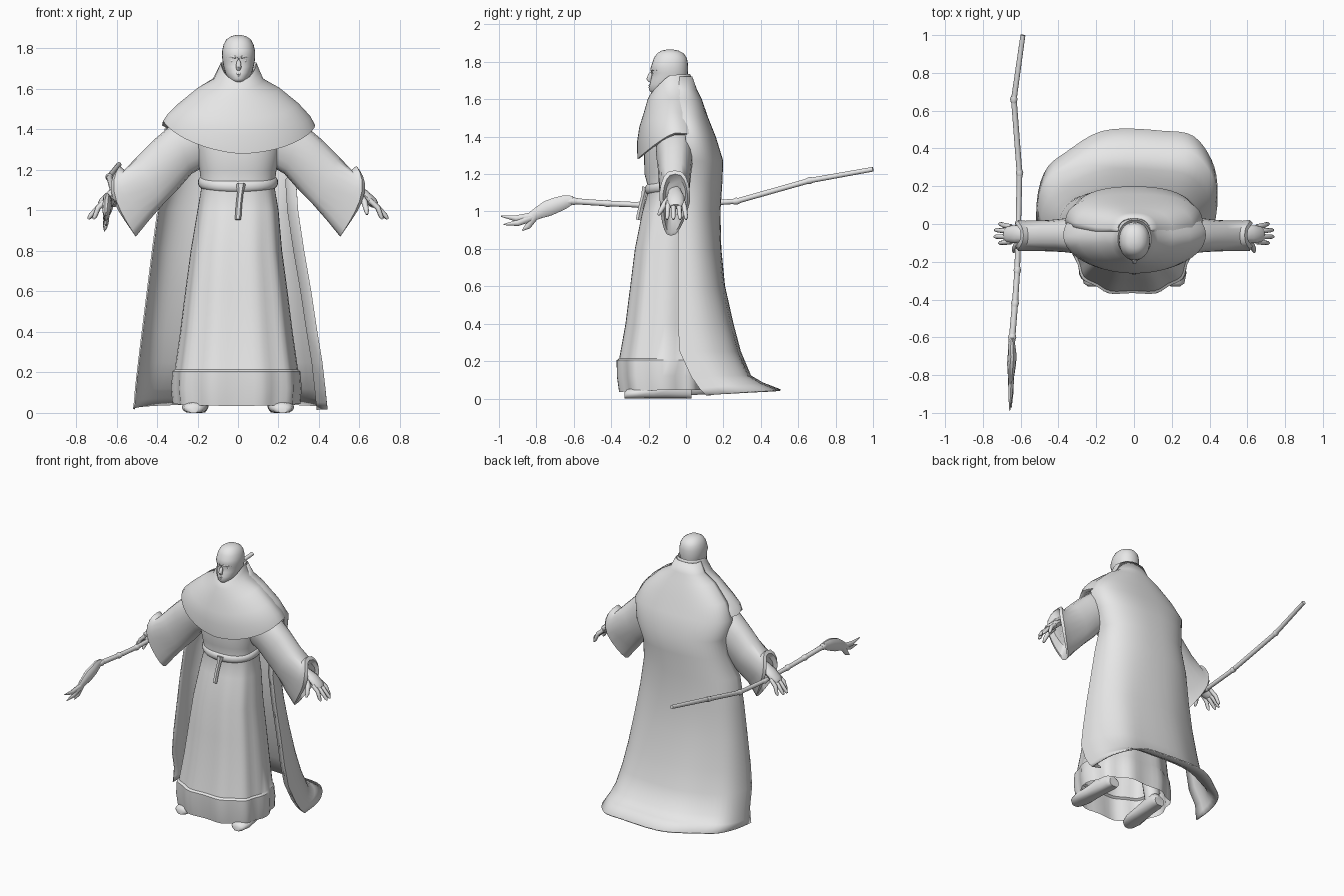
import bpy, math
from mathutils import Vector

GREY = bpy.data.materials.new("plain_grey")
GREY.diffuse_color = (0.8, 0.8, 0.8, 1)


def loft(name, rings, closed=True, cap0=True, cap1=True, angle=50, thick=0, mirror=False):
    """Skin a list of equal-length point rings."""
    n = len(rings[0])
    verts = [tuple(p) for r in rings for p in r]
    faces = []
    for i in range(len(rings) - 1):
        for j in range(n if closed else n - 1):
            k = (j + 1) % n
            faces.append((i * n + j, i * n + k, (i + 1) * n + k, (i + 1) * n + j))
    if closed and cap0:
        faces.append(tuple(reversed(range(n))))
    if closed and cap1:
        faces.append(tuple(range(len(verts) - n, len(verts))))
    me = bpy.data.meshes.new(name)
    me.from_pydata(verts, [], faces)
    me.materials.append(GREY)
    ob = bpy.data.objects.new(name, me)
    bpy.context.collection.objects.link(ob)
    bpy.ops.object.select_all(action='DESELECT')
    ob.select_set(True)
    bpy.context.view_layer.objects.active = ob
    bpy.ops.object.mode_set(mode='EDIT')
    bpy.ops.mesh.select_all(action='SELECT')
    bpy.ops.mesh.normals_make_consistent(inside=False)
    bpy.ops.object.mode_set(mode='OBJECT')
    bpy.ops.object.shade_smooth_by_angle(angle=math.radians(angle))
    if thick:
        m = ob.modifiers.new("Thickness", 'SOLIDIFY')
        m.thickness, m.offset = thick, 0
    if mirror:
        ob.modifiers.new("Mirror", 'MIRROR')
    return ob


def spow(v, e):
    return math.copysign(abs(v) ** e, v)


def oval(z, rx, yf, yb, cx=0, n=32, e=1.0, fold=0, zf=None, zb=None, tilt=0):
    """Horizontal oval from yf to yb; front and back heights may differ."""
    pts, cy = [], (yf + yb) / 2
    for i in range(n):
        a = 2 * math.pi * i / n
        c, s = spow(math.cos(a), e), spow(math.sin(a), e)
        f = 1 + fold * math.cos(10 * a)
        target = z if (zf if s < 0 else zb) is None else (zf if s < 0 else zb)
        lift = tilt * max(0, -c) if s < 0 else 0
        pts.append((cx + rx * c * f, cy + (yb - yf) / 2 * s * f,
                    z + (target - z) * abs(s) ** 1.3 + lift))
    return pts


def tube(name, path, sides=10, mirror=False, flat=1.0):
    """Round tube through (x, y, z, radius) points."""
    P = [Vector(p[:3]) for p in path]
    rings = []
    for i, p in enumerate(P):
        d = (P[min(i + 1, len(P) - 1)] - P[max(i - 1, 0)]).normalized()
        side = d.cross(Vector((0, 0, 1))).normalized() if abs(d.z) < 0.95 else Vector((1, 0, 0))
        up = side.cross(d)
        r = path[i][3]
        rings.append([p + side * r * math.cos(t) + up * r * flat * math.sin(t)
                      for t in (2 * math.pi * k / sides for k in range(sides))])
    return loft(name, rings, mirror=mirror)


# Robe: hem band, skirt and chest
robe = [(.045, .305, -.358, .12, .035), (.12, .312, -.37, .12, .035), (.205, .308, -.372, .115, .025),
        (.215, .297, -.358, .11, .025), (.4, .272, -.325, .1, .022), (.6, .248, -.3, .09, .02),
        (.8, .222, -.275, .08, .018), (1.0, .198, -.235, .07, .012), (1.12, .18, -.2, .06, 0),
        (1.2, .19, -.222, .08, 0), (1.32, .22, -.225, .1, 0), (1.45, .25, -.21, .09, 0),
        (1.55, .19, -.17, .06, 0), (1.62, .09, -.14, .0, 0)]
loft("robe", [oval(z, rx, yf, yb, -.008 if z < .9 else 0, 60, .82, fo, zf=z - .01 if z < .1 else None)
              for z, rx, yf, yb, fo in robe], cap0=False, angle=40)

# Rope belt with hanging end
belt = []
for k in range(9):
    t = math.pi * (k / 8 - .5)
    g, h = .02 * math.cos(t), .028 * math.sin(t)
    belt.append(oval(1.14 + h, .178 + g, -.2 - g, .062 + g, 0, 40, .9, zf=1.118 + h))
loft("belt", belt, cap0=False, cap1=False)
tube("belt_end", [(.015, -.215, 1.13, .024), (.012, -.225, 1.09, .015), (.005, -.24, 1.03, .015),
                  (0, -.256, .955, .015)], 6)

# Shoulder mantle with raised collar: side height, half width, front, back, front/back heights
mantle = [(1.69, .07, -.165, -.01, 1.62, 1.70, 0), (1.73, .088, -.18, .022, 1.64, 1.735, 0),
          (1.70, .1, -.192, .033, 1.625, 1.71, 0), (1.65, .122, -.205, .045, 1.6, 1.67, 0),
          (1.607, .2, -.222, .075, 1.54, 1.6, 0), (1.53, .295, -.25, .105, 1.45, 1.5, 0),
          (1.465, .355, -.262, .135, 1.37, 1.43, .02), (1.42, .378, -.26, .145, 1.28, 1.4, .035),
          (1.41, .36, -.245, .13, 1.285, 1.4, .035), (1.44, .3, -.21, .1, 1.36, 1.42, .02)]
loft("mantle", [oval(z, rx, yf, yb, .003, 40, 1.0 if rx > .25 else .95, zf=a, zb=b, tilt=t)
                for z, rx, yf, yb, a, b, t in mantle], cap0=False, cap1=False, angle=60)

# Open cloak with train: z, left, right, front edge, back
cloak = [(1.72, -.085, .085, -.04, .03), (1.65, -.12, .12, -.04, .055), (1.6, -.2, .2, -.04, .08),
         (1.5, -.305, .305, -.02, .115), (1.4, -.36, .36, .0, .155), (1.27, -.33, .33, .01, .195),
         (1.15, -.335, .285, 0, .19), (1.0, -.395, .295, -.035, .18), (.8, -.422, .325, -.04, .185),
         (.6, -.447, .36, -.04, .205), (.4, -.472, .39, -.04, .25), (.25, -.49, .415, -.03, .29),
         (.12, -.505, .43, .03, .345), (.055, -.51, .436, .075, .41), (.018, -.515, .44, .11, .505)]
rows = []
for z, xl, xr, ye, yb in cloak:
    low = max(0, 1 - z)
    # narrow lapel folded back along one edge
    w = .05 if z < 1.2 else .005
    row = [(xr - w, ye + w * .5, z)]
    for i in range(29):
        t = math.pi * i / 28
        right = math.cos(t) > 0
        c = spow(math.cos(t), .85 - .2 * low if right else .85)
        s = math.sin(t) ** (.75 - .1 * low if right else .75)
        edge = ye if right else min(ye, ye + (.015 - ye) * -c)
        skew = 1 + (.04 if right else .17) * low * c * s + .03 * low * math.cos(7 * t)
        row.append(((xl + xr) / 2 + (xr - xl) / 2 * c, edge + (yb - edge) * s * skew,
                    z + (.027 * s if z < .1 else 0)))
    rows.append(row)
loft("cloak", rows, closed=False, angle=60, thick=.008)

# Wide sleeves: top x, z / bottom x, z / y range
sleeve = [(.2, 1.49, .16, 1.22, -.16, .05), (.32, 1.43, .23, 1.18, -.16, .04),
          (.42, 1.345, .3, 1.10, -.15, .03), (.5, 1.265, .37, 1.03, -.145, .022),
          (.56, 1.2, .44, .95, -.145, .02), (.585, 1.22, .505, .87, -.145, .025),
          (.60, 1.2, .515, .885, -.125, .01), (.57, 1.17, .5, .97, -.11, .0)]
rings = []
for tx, tz, bx, bz, y0, y1 in sleeve:
    ring, cuff = [], tx > .55
    for k in range(20):
        a = 2 * math.pi * k / 20
        u, v = math.cos(a), math.sin(a)
        bulge = .055 * (1 - u * u) * (1 + .4 * u) if cuff else 0
        narrow = 1 - (.3 * max(0, -u + .2) if cuff else .15 * max(0, -u))
        shift = -.02 * max(0, -u) if cuff else 0
        ring.append(((tx + bx) / 2 + (tx - bx) / 2 * u + bulge,
                     (y0 + y1) / 2 + shift + (y1 - y0) / 2 * spow(v, .7) * narrow,
                     (tz + bz) / 2 + (tz - bz) / 2 * u))
    rings.append(ring)
loft("sleeve", rings, mirror=True)

# Hands
tube("palm", [(.52, -.06, 1.14, .03), (.58, -.06, 1.11, .034), (.62, -.055, 1.08, .046),
              (.665, -.055, 1.04, .046), (.68, -.055, 1.025, .032)], 12, True, .55)
for i, (y, tip) in enumerate([(-.095, .715), (-.068, .74), (-.04, .738), (-.014, .715)]):
    y2 = y * 1.25 + .018
    tube(f"finger_{i + 1}", [(.65, y, 1.05, .013), (.69, (y + y2) / 2, 1.015, .0135),
                             (tip - .008, y2, .97, .011), (tip, y2, .957, .005)], 8, True)
tube("thumb", [(.6, -.085, 1.075, .018), (.625, -.115, 1.04, .016), (.635, -.137, 1.0, .013),
               (.637, -.148, .98, .006)], 8, True)

# Head: z, half width, front, back
head = [(1.58, .055, -.12, .0), (1.63, .052, -.15, -.01), (1.634, .036, -.185, -.03),
        (1.65, .052, -.198, -.01), (1.68, .066, -.194, .0), (1.71, .074, -.187, .006),
        (1.74, .08, -.18, .01), (1.765, .082, -.19, .011), (1.79, .081, -.182, .01),
        (1.82, .074, -.172, .005), (1.845, .06, -.155, -.012), (1.86, .038, -.13, -.04),
        (1.866, .014, -.1, -.07)]
loft("head", [oval(z, rx, yf, yb, .003, 28, .92) for z, rx, yf, yb in head], angle=60)
tube("nose", [(.003, -.182, 1.757, .008), (.003, -.19, 1.735, .01), (.003, -.198, 1.708, .014),
              (.003, -.19, 1.696, .01)], 8)
for z, w in ((1.674, .022), (1.663, .019)):
    tube("lip", [(.003 - w, -.185, z, .003), (.003, -.194, z, .006), (.003 + w, -.185, z, .003)], 8)
for s in (-1, 1):
    tube("brow", [(.003 + s * .012, -.184, 1.756, .007), (.003 + s * .035, -.175, 1.762, .008),
                  (.003 + s * .058, -.153, 1.755, .005)], 8)
    tube("eye", [(.003 + s * .018, -.172, 1.739, .003), (.003 + s * .033, -.169, 1.739, .007),
                 (.003 + s * .048, -.158, 1.738, .003)], 8)

# Shoes and legs: y, height, half width
shoe = [(-.33, .03, .025), (-.315, .045, .048), (-.26, .055, .064), (-.17, .075, .058),
        (-.08, .1, .05), (0, .09, .05), (.03, .06, .038)]
loft("shoe", [[(.205 + w * math.cos(a) - (y + .15) * .08, y, max(0, h / 2 + h * .6 * math.sin(a)))
               for a in (2 * math.pi * k / 14 for k in range(14))] for y, h, w in shoe],
     mirror=True)
tube("leg", [(.2, -.05, .05, .048), (.19, -.06, .2, .055), (.16, -.07, .45, .062)], 14, True)

# Staff: jointed shaft, flattened knot and clawed tip
shaft = [(-.588, 1.0, 1.226, .013), (-.636, .66, 1.165, .015), (-.606, .27, 1.055, .015),
         (-.612, .0, 1.035, .014), (-.618, -.245, 1.035, .015), (-.63, -.42, 1.043, .016),
         (-.645, -.6, 1.055, .017), (-.648, -.66, 1.05, .018)]
tube("staff_shaft", shaft, 10)
for i, (x, y, z, r) in enumerate(shaft[1:-1]):
    d = (Vector(shaft[i + 2][:3]) - Vector(shaft[i][:3])).normalized() * .018
    tube("staff_joint", [(x - d.x, y - d.y, z - d.z, r), (x, y, z, r + .005),
                         (x + d.x, y + d.y, z + d.z, r)], 10)
tube("staff_knot", [(-.645, -.6, 1.065, .011), (-.648, -.645, 1.052, .02), (-.645, -.69, 1.036, .023),
                    (-.648, -.74, 1.016, .024), (-.65, -.785, .995, .019), (-.652, -.83, .97, .014),
                    (-.653, -.86, .957, .013)], 10, flat=1.85)
for i, tip in enumerate([(-.658, -.99, .975), (-.65, -.975, .93), (-.66, -.875, .898)]):
    base = Vector((-.65, -.81, .975))
    mid = base.lerp(Vector(tip), .55) + Vector((0, 0, -.012))
    tube(f"staff_claw_{i + 1}", [(*base, .015), (*mid, .011), (*tip, .002)], 8, flat=1.5)
